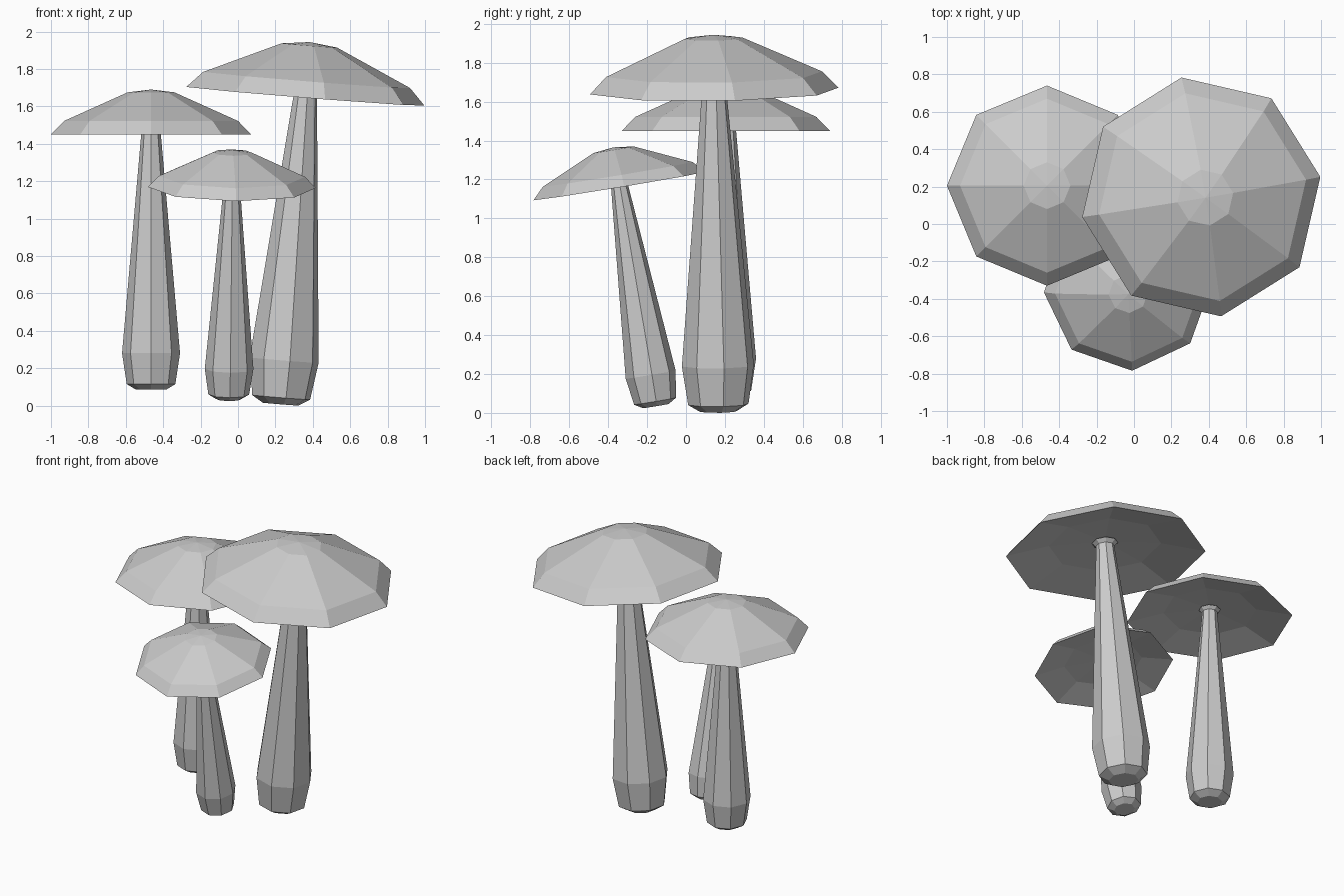
import bpy
import bmesh
from math import cos, sin, pi, radians
from mathutils import Matrix, Vector

cube = bpy.data.objects.get("Cube")
if cube:
    bpy.data.objects.remove(cube, do_unlink=True)

grey = bpy.data.materials.new("pale grey")
grey.use_nodes = True
colour = (0.6, 0.6, 0.6, 1)
grey.diffuse_color = colour
grey.node_tree.nodes["Principled BSDF"].inputs["Base Color"].default_value = colour

SIDES = 8

# Profiles as (radius, height), for the upright mushroom at unit scale
STEM = [(0, 0), (0.08, 0.0), (0.13, 0.03), (0.155, 0.195),
        (0.053, 1.36), (0.05, 1.41), (0.07, 1.43), (0, 1.46)]
CAP = [(0, 1.45), (0.07, 1.435), (0.3, 1.42), (0.535, 1.365),
       (0.465, 1.437), (0.125, 1.59), (0, 1.605)]


def lathe(name, profile, matrix):
    """Faceted solid turned from a profile that starts and ends on the axis."""
    bm = bmesh.new()
    rings = []
    for r, z in profile:
        if r == 0:
            rings.append([bm.verts.new((0, 0, z))] * SIDES)
        else:
            rings.append([bm.verts.new((r * cos(2 * pi * i / SIDES),
                                        r * sin(2 * pi * i / SIDES), z))
                          for i in range(SIDES)])
    for low, high in zip(rings, rings[1:]):
        for i in range(SIDES):
            j = (i + 1) % SIDES
            corners = dict.fromkeys((low[i], low[j], high[j], high[i]))
            bm.faces.new(list(corners))
    bmesh.ops.recalc_face_normals(bm, faces=bm.faces)
    mesh = bpy.data.meshes.new(name)
    bm.to_mesh(mesh)
    bm.free()
    mesh.materials.append(grey)
    obj = bpy.data.objects.new(name, mesh)
    obj.matrix_world = matrix
    bpy.context.collection.objects.link(obj)


def mushroom(name, foot, scale, lean, turn):
    """Stem and cap standing at foot, with the axis along lean."""
    tilt = Vector((0, 0, 1)).rotation_difference(Vector(lean)).to_matrix().to_4x4()
    matrix = (Matrix.Translation(foot) @ tilt
              @ Matrix.Rotation(radians(turn), 4, "Z") @ Matrix.Scale(scale, 4))
    lathe(name + "_stem", STEM, matrix)
    lathe(name + "_cap", CAP, matrix)


mushroom("tall_mushroom", (0.228, 0.167, 0.008), 1.21, (0.08, -0.0135, 1), 9.5)
mushroom("middle_mushroom", (-0.465, 0.205, 0.085), 1.0, (0, 0, 1), 0)
mushroom("small_mushroom", (-0.05, -0.155, 0.035), 0.84, (0.015, -0.165, 1), 3)
